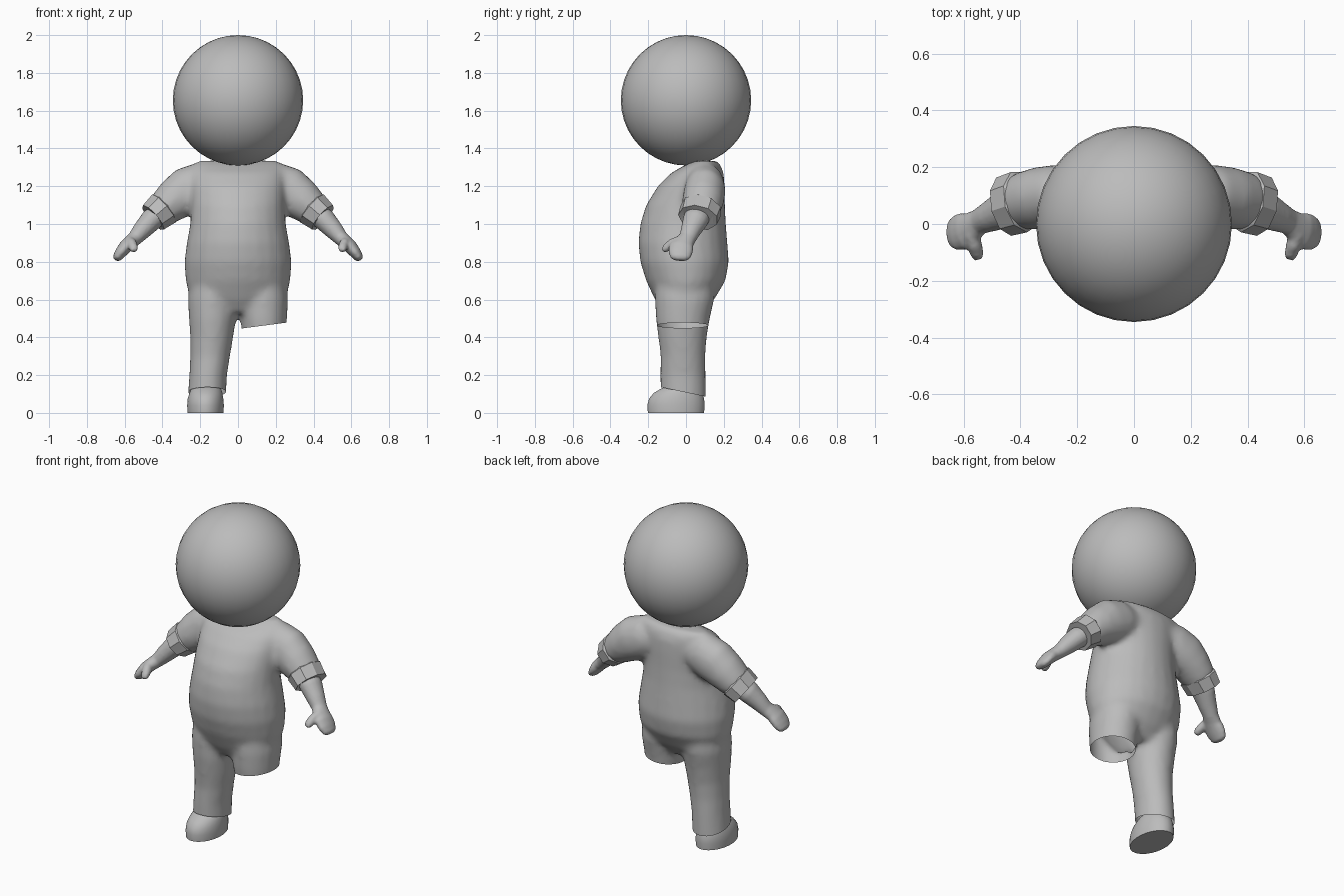
import bpy, bmesh, math
from mathutils import Vector

if "Cube" in bpy.data.objects:
    bpy.data.objects.remove(bpy.data.objects["Cube"])

grey = bpy.data.materials.new("plain grey")
grey.use_nodes = True
grey.diffuse_color = (0.5, 0.5, 0.5, 1)
grey.node_tree.nodes["Principled BSDF"].inputs["Base Color"].default_value = (0.5, 0.5, 0.5, 1)


def tube(bm, rings, sides=24, axis=None, side=1):
    """Capped loft; each ring is (centre, radius toward y, radius across)."""
    pts = [Vector((c[0] * side, c[1], c[2])) for c, _, _ in rings]
    loops = []
    for i, (_, ry, rx) in enumerate(rings):
        t = axis or (pts[min(i + 1, len(pts) - 1)] - pts[max(i - 1, 0)]).normalized()
        u = Vector((0, 1, 0))
        u = (u - t * u.dot(t)).normalized()
        v = t.cross(u)
        angles = [2 * math.pi * (k + 0.5) / sides for k in range(sides)]
        loops.append([bm.verts.new(pts[i] + u * ry * math.cos(a) + v * rx * math.sin(a))
                      for a in angles])
    for a, b in zip(loops, loops[1:]):
        for k in range(sides):
            n = (k + 1) % sides
            bm.faces.new((a[k], a[n], b[n], b[k]))
    bm.faces.new(loops[0][::-1])
    bm.faces.new(loops[-1])


def finish(name, bm, angle=50):
    mesh = bpy.data.meshes.new(name)
    bmesh.ops.recalc_face_normals(bm, faces=bm.faces)
    bm.to_mesh(mesh)
    bm.free()
    mesh.materials.append(grey)
    obj = bpy.data.objects.new(name, mesh)
    bpy.context.collection.objects.link(obj)
    bpy.ops.object.select_all(action="DESELECT")
    obj.select_set(True)
    bpy.context.view_layer.objects.active = obj
    bpy.ops.object.shade_smooth_by_angle(angle=math.radians(angle))
    return obj


def fuse(obj, voxel, smooth):
    """Merge overlapping lofts into one soft skin."""
    mod = obj.modifiers.new("merge", "REMESH")
    mod.mode = "VOXEL"
    mod.voxel_size = voxel
    mod.use_smooth_shade = True
    mod = obj.modifiers.new("soften", "SMOOTH")
    mod.factor = 0.5
    mod.iterations = smooth
    for m in list(obj.modifiers):
        bpy.ops.object.modifier_apply(modifier=m.name)


UP = Vector((0, 0, 1))

# Head
bm = bmesh.new()
bmesh.ops.create_uvsphere(bm, u_segments=32, v_segments=20, radius=0.345)
bmesh.ops.translate(bm, verts=bm.verts, vec=(0, 0, 1.655))
finish("head", bm)

# Suit: torso as (height, front, back, half width)
torso = [(0.53, -0.12, 0.09, 0.17), (0.6, -0.165, 0.15, 0.255), (0.7, -0.212, 0.21, 0.278),
         (0.8, -0.243, 0.228, 0.285), (0.9, -0.253, 0.22, 0.272), (1.0, -0.243, 0.212, 0.254),
         (1.1, -0.212, 0.207, 0.248), (1.2, -0.15, 0.205, 0.25), (1.27, -0.08, 0.2, 0.25),
         (1.31, -0.01, 0.185, 0.24), (1.335, 0.05, 0.16, 0.21)]
bm = bmesh.new()
tube(bm, [((0, (f + b) / 2, z), (b - f) / 2, w) for z, f, b, w in torso], axis=UP)

# Trouser legs: (height, inner, outer, front, back)
legs = [(0.04, 0.065, 0.27, -0.135, 0.108), (0.2, 0.058, 0.258, -0.137, 0.105),
        (0.3, 0.042, 0.253, -0.135, 0.103), (0.4, 0.025, 0.253, -0.147, 0.11),
        (0.5, 0.01, 0.26, -0.16, 0.127), (0.6, 0.005, 0.266, -0.165, 0.15),
        (0.72, 0.02, 0.25, -0.16, 0.15)]
for s in (-1, 1):
    tube(bm, [(((i + o) / 2, (f + b) / 2, z), (b - f) / 2, (o - i) / 2)
              for z, i, o, f, b in legs], axis=UP, side=s)
    # Sleeves
    tube(bm, [((0.13, 0.09, 1.21), 0.1, 0.1), ((0.2, 0.1, 1.2), 0.105, 0.125),
              ((0.27, 0.1, 1.175), 0.11, 0.128), ((0.34, 0.09, 1.125), 0.11, 0.112),
              ((0.4, 0.08, 1.075), 0.1, 0.092), ((0.43, 0.073, 1.05), 0.08, 0.075)], side=s)
suit = finish("suit", bm)
fuse(suit, 0.018, 6)

# Cut the left leg short and open the right hem
bm = bmesh.new()
bm.from_mesh(suit.data)
cuts = [(1, 0.52, (0.135, 0, 0.462), (-0.13, 0, 1)),
        (-1, 0.3, (0, 0, 0.108), (0, 0.21, 1))]
for s, limit, point, normal in cuts:
    faces = [f for f in bm.faces if all(v.co.x * s > 0 and v.co.z < limit for v in f.verts)]
    geom = faces + list({e for f in faces for e in f.edges}) + list({v for f in faces for v in f.verts})
    bmesh.ops.bisect_plane(bm, geom=geom, plane_co=point, plane_no=normal, clear_inner=True)
bm.to_mesh(suit.data)
bm.free()

# Shoe on the right foot
bm = bmesh.new()
tube(bm, [((-0.172, -0.053, 0), 0.15, 0.096), ((-0.172, -0.053, 0.04), 0.153, 0.098),
          ((-0.172, -0.05, 0.075), 0.147, 0.095), ((-0.17, -0.042, 0.105), 0.13, 0.088),
          ((-0.168, -0.03, 0.13), 0.1, 0.078), ((-0.168, -0.02, 0.15), 0.07, 0.06)],
     axis=UP)
finish("right_shoe", bm)

# Cuffs, forearms and hands
for s, label in ((-1, "right"), (1, "left")):
    bm = bmesh.new()
    tube(bm, [((0.385, 0.083, 1.088), 0.095, 0.085), ((0.395, 0.08, 1.08), 0.112, 0.098),
              ((0.45, 0.064, 1.033), 0.108, 0.086), ((0.445, 0.066, 1.037), 0.085, 0.068)],
         sides=9, side=s)
    finish(label + "_cuff", bm, 30)

    bm = bmesh.new()
    tube(bm, [((0.41, 0.07, 1.06), 0.07, 0.06), ((0.46, 0.05, 1.02), 0.068, 0.06),
              ((0.51, 0.025, 0.965), 0.054, 0.05), ((0.545, 0.008, 0.925), 0.046, 0.04),
              ((0.572, -0.012, 0.902), 0.055, 0.037), ((0.598, -0.025, 0.877), 0.066, 0.036),
              ((0.622, -0.03, 0.847), 0.064, 0.031), ((0.641, -0.032, 0.82), 0.052, 0.024),
              ((0.646, -0.033, 0.808), 0.03, 0.013)], sides=16, side=s)
    tube(bm, [((0.572, -0.03, 0.912), 0.03, 0.026), ((0.56, -0.075, 0.895), 0.028, 0.025),
              ((0.553, -0.105, 0.873), 0.022, 0.025), ((0.55, -0.122, 0.858), 0.013, 0.016)],
         sides=10, side=s)
    arm = finish(label + "_forearm_and_hand", bm)
    fuse(arm, 0.008, 3)
